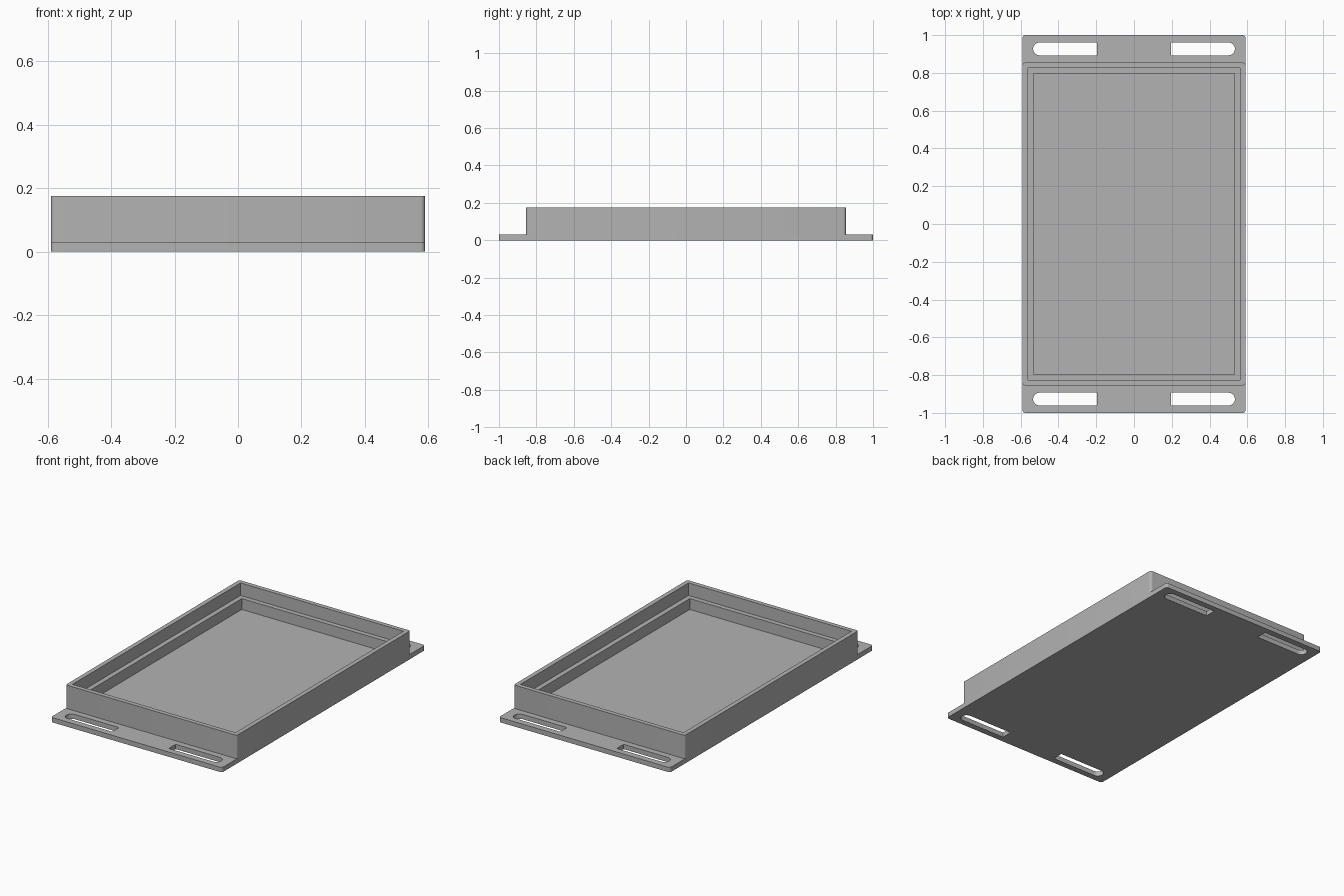
import bpy, bmesh, math

if "Cube" in bpy.data.objects:
    bpy.data.objects.remove(bpy.data.objects["Cube"])

W, L = 0.59, 1.0            # half width and half length of the plate
PLATE_T, TOP, LEDGE = 0.03, 0.176, 0.098

grey = bpy.data.materials.new("grey")
grey.diffuse_color = (0.45, 0.45, 0.45, 1)
grey.use_nodes = True
grey.node_tree.nodes["Principled BSDF"].inputs["Base Color"].default_value = grey.diffuse_color


def rounded_rect(hx, hy, r, n=6):
    """Counter-clockwise outline with rounded corners."""
    pts = []
    for k, (sx, sy) in enumerate([(1, 1), (-1, 1), (-1, -1), (1, -1)]):
        for i in range(n + 1):
            a = math.pi / 2 * (k + i / n)
            pts.append((sx * (hx - r) + r * math.cos(a),
                        sy * (hy - r) + r * math.sin(a)))
    return pts


def slot(sx, sy, x0=0.195, x1=0.534, yc=0.927, r=0.034, n=16):
    """Slot with a square inner end and a round outer end."""
    pts = [(x0, yc - r)]
    for i in range(n + 1):
        a = -math.pi / 2 + math.pi * i / n
        pts.append((x1 - r + r * math.cos(a), yc + r * math.sin(a)))
    pts.append((x0, yc + r))
    return [(sx * x, sy * y) for x, y in pts]


def finish(bm, name):
    mesh = bpy.data.meshes.new(name)
    bm.to_mesh(mesh)
    bm.free()
    mesh.materials.append(grey)
    ob = bpy.data.objects.new(name, mesh)
    bpy.context.collection.objects.link(ob)
    bpy.context.view_layer.objects.active = ob
    ob.select_set(True)
    bpy.ops.object.shade_smooth_by_angle(angle=math.radians(30))
    ob.select_set(False)
    return ob


# mounting plate with four slots
bm = bmesh.new()
outlines = [rounded_rect(W, L, 0.015)]
outlines += [slot(sx, sy) for sx in (-1, 1) for sy in (-1, 1)]
edges = []
for pts in outlines:
    vs = [bm.verts.new((x, y, 0)) for x, y in pts]
    edges += [bm.edges.new((vs[i - 1], vs[i])) for i in range(len(vs))]
bmesh.ops.triangle_fill(bm, edges=edges, use_beauty=True, normal=(0, 0, 1))
ext = bmesh.ops.extrude_face_region(bm, geom=bm.faces[:], use_keep_orig=True)
for v in ext["geom"]:
    if isinstance(v, bmesh.types.BMVert):
        v.co.z = PLATE_T
bmesh.ops.recalc_face_normals(bm, faces=bm.faces[:])
finish(bm, "mounting_plate")

# tray wall: stepped section swept round the rectangle
bm = bmesh.new()
section = [(0.0, PLATE_T, 0.015), (0.0, TOP, 0.015), (0.028, TOP, 0),
           (0.028, LEDGE, 0), (0.058, LEDGE, 0), (0.058, PLATE_T, 0)]
loops = [[bm.verts.new((x, y, z)) for x, y in rounded_rect(W - d, 0.855 - d, r)]
         for d, z, r in section]
for a, b in zip(loops, loops[1:]):
    for i in range(len(a)):
        bm.faces.new((a[i - 1], a[i], b[i], b[i - 1]))
bmesh.ops.remove_doubles(bm, verts=bm.verts[:], dist=1e-5)
finish(bm, "tray_wall")
